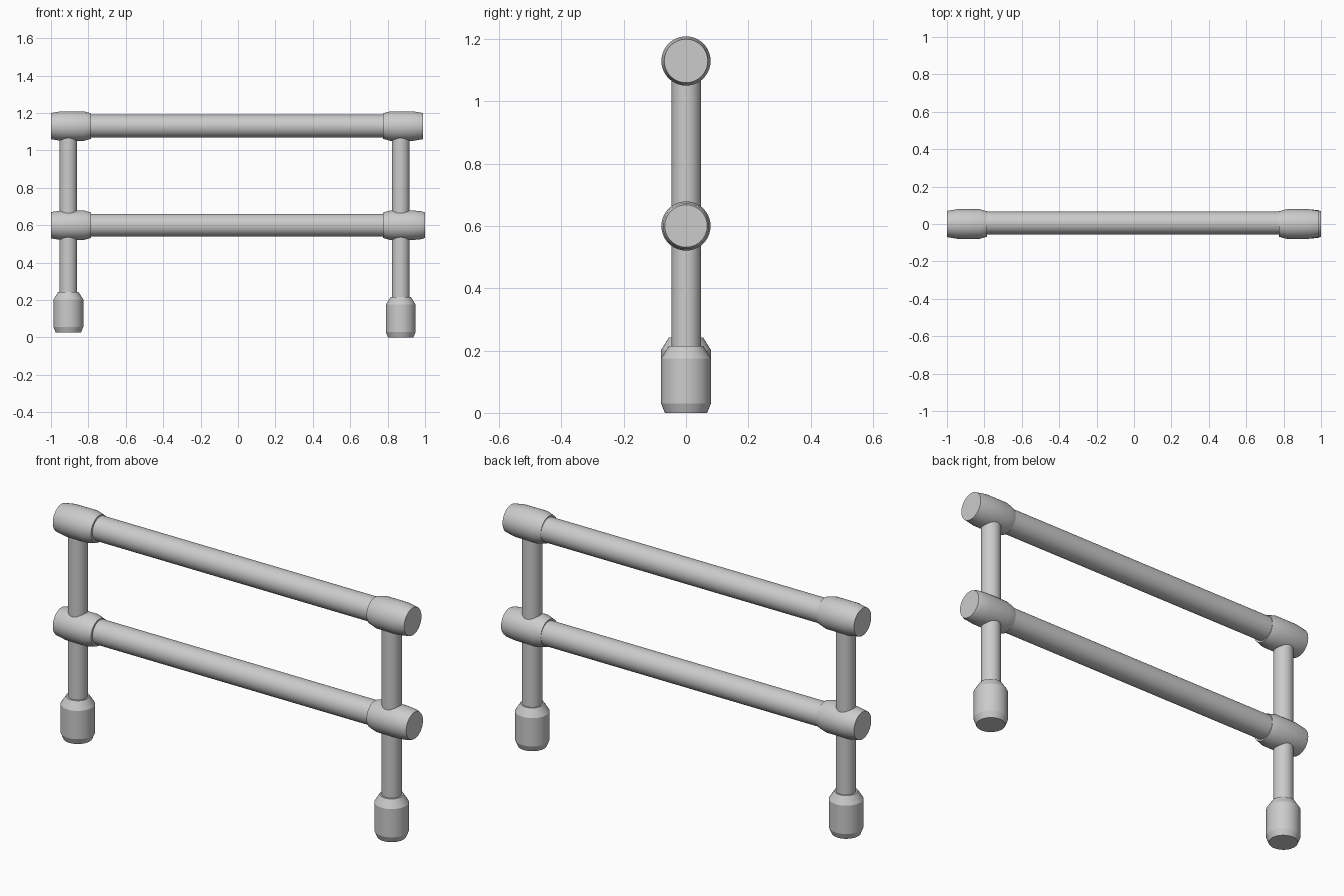
import bpy, bmesh
from math import pi, sin, cos
from mathutils import Matrix, Vector

if "Cube" in bpy.data.objects:
    bpy.data.objects.remove(bpy.data.objects["Cube"])

SIDES = 40


def turned(name, profile, origin, axis):
    """Solid of revolution: profile = (distance along axis, radius) pairs."""
    bm = bmesh.new()
    rings = []
    for d, r in profile:
        rings.append([bm.verts.new((r * cos(2 * pi * i / SIDES),
                                    r * sin(2 * pi * i / SIDES), d))
                      for i in range(SIDES)])
    for a, b in zip(rings, rings[1:]):
        for i in range(SIDES):
            j = (i + 1) % SIDES
            bm.faces.new((a[i], a[j], b[j], b[i]))
    bm.faces.new(rings[0][::-1])
    bm.faces.new(rings[-1])
    rot = Vector((0, 0, 1)).rotation_difference(Vector(axis)).to_matrix().to_4x4()
    bm.transform(Matrix.Translation(origin) @ rot)
    bmesh.ops.recalc_face_normals(bm, faces=bm.faces)
    mesh = bpy.data.meshes.new(name)
    bm.to_mesh(mesh)
    bm.free()
    obj = bpy.data.objects.new(name, mesh)
    bpy.context.collection.objects.link(obj)
    bpy.context.view_layer.objects.active = obj
    bpy.ops.object.select_all(action='DESELECT')
    obj.select_set(True)
    bpy.ops.object.shade_smooth_by_angle(angle=0.35)
    return obj


RAIL_Z = {"lower": 0.60, "upper": 1.13}

# Horizontal rails
for level, z in RAIL_Z.items():
    turned(level + "_rail", [(-0.9, 0.061), (0.88, 0.061)],
           (0, 0.005, z), (1, 0, 0))

# Pipe fittings, profile runs from the inner collar to the outer end
fitting = [(0, 0.068), (0.04, 0.079), (0.16, 0.079), (0.215, 0.070)]
for side, start, sign in (("left", -0.785, -1), ("right", 0.775, 1)):
    for level, z in RAIL_Z.items():
        prof = list(fitting)
        if side == "right" and level == "lower":
            prof[-1:] = [(0.21, 0.074), (0.225, 0.068)]
        turned(f"{side}_{level}_fitting", prof, (start, 0, z), (sign, 0, 0))

# Posts and chunky feet; the left foot sits slightly higher
foot = [(0, 0.068), (0.03, 0.080), (0.175, 0.080), (0.215, 0.055)]
for side, x, base in (("left", -0.907, 0.027), ("right", 0.87, 0.0)):
    turned(side + "_post", [(base + 0.1, 0.047), (1.13, 0.047)],
           (x, 0.001, 0), (0, 0, 1))
    turned(side + "_foot", foot, (x, 0, base), (0, 0, 1))
